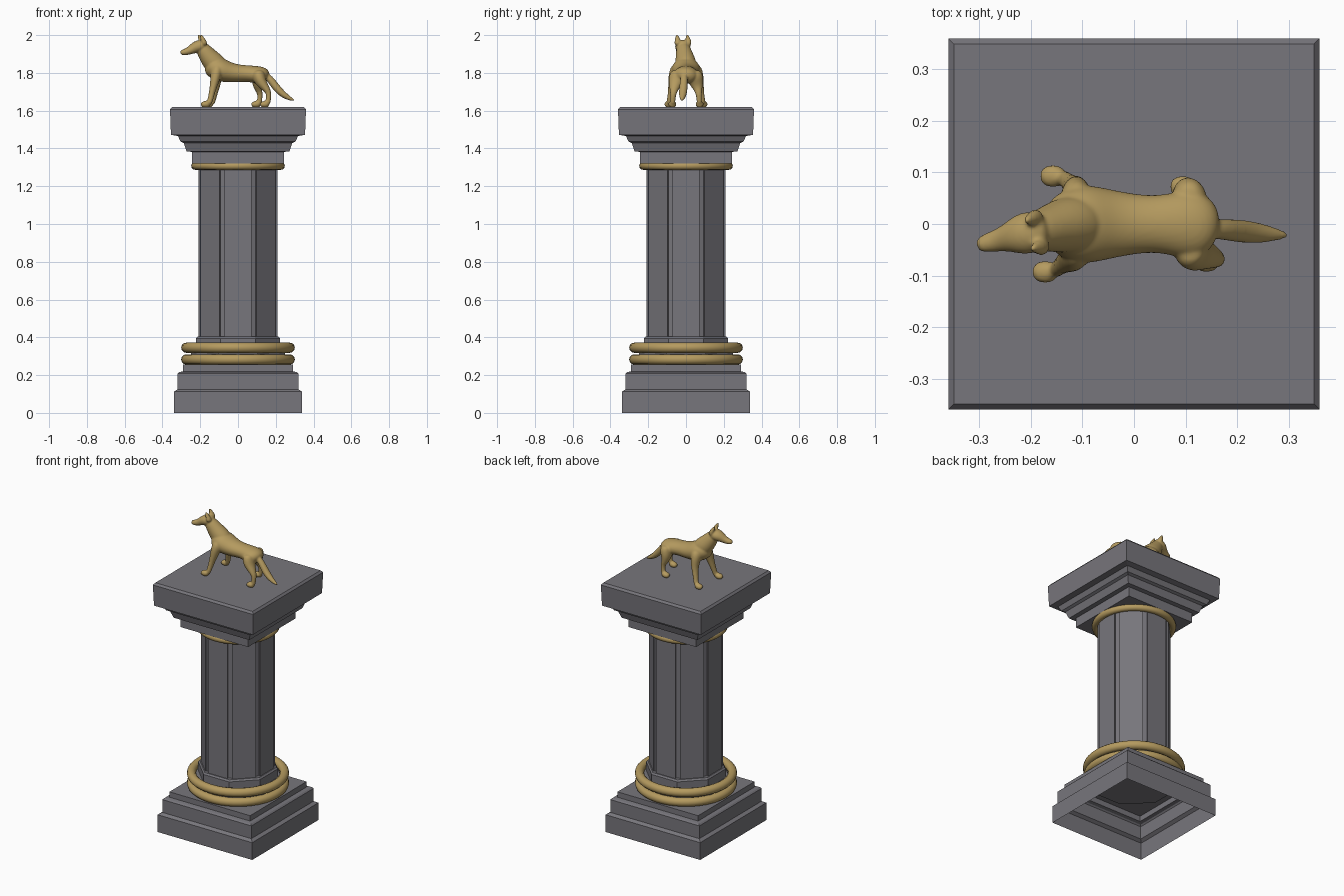
import bpy, bmesh, math
from mathutils import Vector

if "Cube" in bpy.data.objects:
    bpy.data.objects.remove(bpy.data.objects["Cube"])


def material(name, rgb):
    m = bpy.data.materials.new(name)
    m.diffuse_color = (*rgb, 1)
    m.use_nodes = True
    m.node_tree.nodes["Principled BSDF"].inputs["Base Color"].default_value = m.diffuse_color
    return m


STONE = material("grey stone", (0.185, 0.18, 0.20))
GOLD = material("antique gold", (0.46, 0.325, 0.115))


def finish(name, bm, mat):
    bmesh.ops.recalc_face_normals(bm, faces=bm.faces)
    mesh = bpy.data.meshes.new(name)
    bm.to_mesh(mesh)
    bm.free()
    mesh.materials.append(mat)
    ob = bpy.data.objects.new(name, mesh)
    bpy.context.collection.objects.link(ob)
    return ob


def skin(bm, rings, cap_start=True, cap_end=True):
    """Join equal-length rings of points into a tube."""
    vs = [[bm.verts.new(p) for p in ring] for ring in rings]
    n = len(vs[0])
    for a, b in zip(vs, vs[1:]):
        for i in range(n):
            j = (i + 1) % n
            bm.faces.new((a[i], a[j], b[j], b[i]))
    if cap_start:
        bm.faces.new(vs[0][::-1])
    if cap_end:
        bm.faces.new(vs[-1])


def stack(name, sides, profile, closed_bottom=True):
    """Regular prism whose half width follows the (half_width, z) profile."""
    bm = bmesh.new()
    k = 1 / math.cos(math.pi / sides)
    angs = [2 * math.pi * (i + 0.5) / sides for i in range(sides)]
    skin(bm, [[(w * k * math.cos(a), w * k * math.sin(a), z) for a in angs]
              for w, z in profile], closed_bottom)
    return finish(name, bm, STONE)


# stepped square base, hollow underneath
stack("base", 4, [(.34, 0), (.34, .112), (.32, .125), (.32, .208), (.312, .216),
                  (.29, .22), (.29, .255)], False)
# octagonal footing of the shaft
stack("shaft_footing_lower", 8, [(.25, .25), (.25, .33), (.242, .34)])
stack("shaft_footing_upper", 8, [(.222, .33), (.222, .395), (.214, .405)])
# stepped square capital
stack("capital", 4, [(.243, 1.32), (.243, 1.382), (.272, 1.384), (.287, 1.428),
                     (.304, 1.436), (.318, 1.466), (.355, 1.472), (.36, 1.607),
                     (.349, 1.62)])


# octagonal shaft with a groove along every edge
def shaft():
    apothem, back, depth = .208, .015, .012
    outline = []
    for i in range(8):
        a = math.radians(22.5 + 45 * i)
        r = Vector((math.cos(a), math.sin(a), 0))
        p = r * apothem / math.cos(math.radians(22.5))
        for s in (-1, 1):
            b = a + s * math.radians(112.5)
            edge = Vector((math.cos(b), math.sin(b), 0))
            q = p + edge * back
            outline += [q, q - r * depth] if s < 0 else [q - r * depth, q]
    bm = bmesh.new()
    skin(bm, [[(p.x, p.y, z) for p in outline] for z in (.40, 1.34)])
    finish("shaft", bm, STONE)


shaft()

# gold rings
for name, z, big, small in (("lower_ring", .283, .274, .027),
                            ("middle_ring", .345, .274, .027),
                            ("collar_ring", 1.308, .227, .021)):
    bpy.ops.mesh.primitive_torus_add(location=(0, 0, z), major_radius=big, minor_radius=small,
                                     major_segments=48, minor_segments=12)
    ob = bpy.context.object
    ob.name = name
    ob.data.materials.append(GOLD)
    bpy.ops.object.shade_smooth()


# standing dog: tapered tubes fused into one smooth body
def limb(bm, pts):
    """Tube through (x, y, z, half_width, half_height) stations."""
    c = [Vector(p[:3]) for p in pts]
    rings = []
    for i, p in enumerate(pts):
        t = (c[min(i + 1, len(c) - 1)] - c[max(i - 1, 0)]).normalized()
        side = t.cross(Vector((0, 1, 0))).cross(t).normalized()
        up = side.cross(t)
        rings.append([c[i] + 1.06 * (side * p[3] * math.cos(a) + up * p[4] * math.sin(a))
                      for a in (math.tau * k / 12 for k in range(12))])
    skin(bm, rings)


dog = bmesh.new()
# torso
limb(dog, [(.16, -.008, 1.775, .03, .025), (.14, -.005, 1.785, .058, .042),
           (.105, 0, 1.79, .068, .046), (.05, 0, 1.797, .053, .042),
           (0, 0, 1.797, .057, .046), (-.05, 0, 1.803, .067, .053),
           (-.10, 0, 1.818, .078, .064), (-.145, -.003, 1.835, .062, .052),
           (-.168, -.005, 1.845, .035, .032)])
# neck
limb(dog, [(-.09, 0, 1.815, .05, .055), (-.125, 0, 1.85, .056, .057),
           (-.16, -.008, 1.89, .046, .048), (-.185, -.014, 1.925, .038, .038),
           (-.20, -.016, 1.945, .03, .03)])
# head and muzzle
limb(dog, [(-.165, -.01, 1.945, .026, .022), (-.19, -.014, 1.945, .04, .033),
           (-.22, -.02, 1.938, .04, .032), (-.243, -.026, 1.926, .028, .025),
           (-.265, -.032, 1.914, .021, .019), (-.29, -.038, 1.908, .018, .016),
           (-.306, -.042, 1.908, .011, .01)])
# ears
for x, y, lean in ((-.192, .012, -.006), (-.18, -.044, -.004)):
    limb(dog, [(x + .004, y, 1.945, .016, .016), (x, y, 1.965, .017, .014),
               (x - .01, y + lean * .5, 1.985, .012, .01), (x - .019, y + lean, 2.005, .004, .004)])
# front legs, hind legs and paws
for s, fx, hx in ((1, -.15, .102), (-1, -.165, .148)):
    limb(dog, [(-.105, s * .04, 1.84, .03, .03), (-.115, s * .056, 1.80, .036, .03),
               (fx + .04, s * .068, 1.75, .026, .022), (fx + .028, s * .076, 1.70, .019, .016),
               (fx + .018, s * .086, 1.655, .015, .014), (fx + .01, s * .09, 1.632, .016, .014)])
    limb(dog, [(.105, s * .035, 1.81, .035, .03), (.11, s * .045, 1.78, .046, .036),
               (hx * .5 + .05, s * .056, 1.745, .036, .028), (hx + .005, s * .064, 1.712, .022, .018),
               (hx + .016, s * .068, 1.69, .016, .014), (hx + .013, s * .07, 1.655, .013, .013),
               (hx + .008, s * .071, 1.632, .015, .014)])
    for x, y in ((fx, s * .093), (hx, s * .072)):
        limb(dog, [(x + .018, y, 1.635, .013, .014), (x, y, 1.635, .022, .019),
                   (x - .018, y, 1.633, .021, .016), (x - .032, y, 1.629, .012, .01)])
# tail
limb(dog, [(.13, -.008, 1.80, .016, .016), (.165, -.01, 1.775, .019, .018),
           (.20, -.013, 1.725, .022, .021), (.235, -.017, 1.688, .021, .018),
           (.27, -.02, 1.666, .014, .012), (.302, -.022, 1.652, .004, .004)])

dog = finish("dog", dog, GOLD)
dog.modifiers.new("round", 'SUBSURF').levels = 2
fuse = dog.modifiers.new("fuse", 'REMESH')
fuse.mode = 'VOXEL'
fuse.voxel_size = .005
fuse.use_smooth_shade = True
soft = dog.modifiers.new("soften", 'SMOOTH')
soft.factor, soft.iterations = .5, 4
